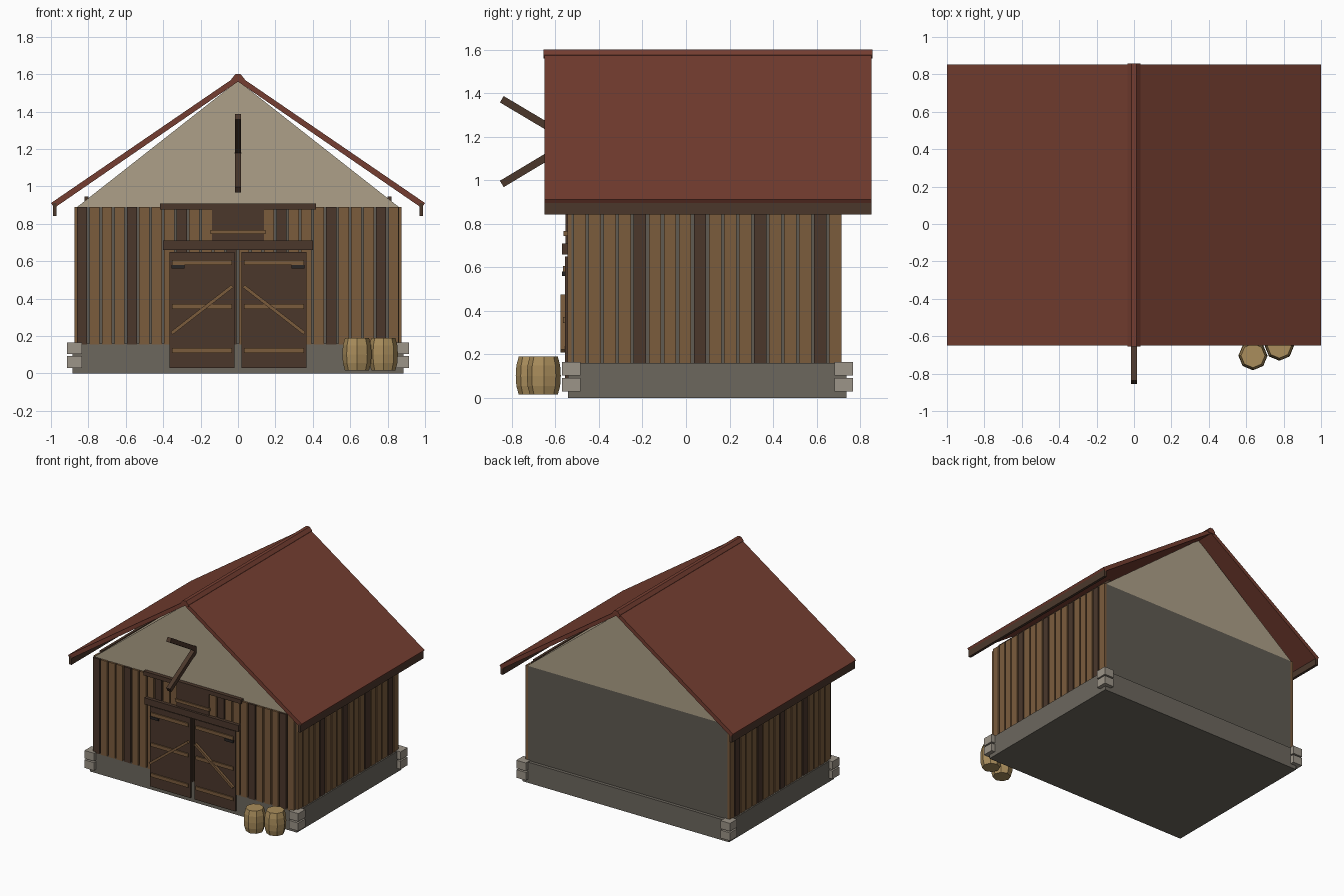
import bpy, bmesh, math
from mathutils import Vector, Matrix

if "Cube" in bpy.data.objects:
    bpy.data.objects.remove(bpy.data.objects["Cube"])


def material(name, r, g, b):
    m = bpy.data.materials.new(name)
    m.diffuse_color = [(c / 255) ** 2.2 for c in (r, g, b)] + [1]
    m.use_nodes = True
    m.node_tree.nodes["Principled BSDF"].inputs["Base Color"].default_value = m.diffuse_color
    return m


ROOF = material("red_roof", 116, 64, 52)
WOOD = material("plank_wood", 122, 92, 63)
DARK = material("dark_wood", 76, 58, 47)
IRON = material("iron", 45, 42, 42)
PLASTER = material("plaster", 172, 159, 135)
STONE = material("stone", 108, 103, 94)
WALL = material("wall_core", 96, 91, 83)
PALE = material("pale_stone", 155, 147, 135)
CASK = material("barrel_wood", 168, 140, 92)


def finish(name, bm, mat):
    bmesh.ops.recalc_face_normals(bm, faces=bm.faces)
    me = bpy.data.meshes.new(name)
    bm.to_mesh(me)
    bm.free()
    me.materials.append(mat)
    ob = bpy.data.objects.new(name, me)
    bpy.context.collection.objects.link(ob)
    return ob


def box(name, x, y, z, mat):
    """Box from (min, max) pairs."""
    bm = bmesh.new()
    size = [b - a for a, b in (x, y, z)]
    mid = [(a + b) / 2 for a, b in (x, y, z)]
    bmesh.ops.create_cube(bm, size=1, matrix=Matrix.Translation(mid) @ Matrix.Diagonal((*size, 1)))
    return finish(name, bm, mat)


def prism(name, pts, y0, y1, mat):
    """Extrude an x-z outline along y."""
    bm = bmesh.new()
    face = bm.faces.new([bm.verts.new((x, y0, z)) for x, z in pts])
    ext = bmesh.ops.extrude_face_region(bm, geom=[face])["geom"]
    bmesh.ops.translate(bm, verts=[v for v in ext if isinstance(v, bmesh.types.BMVert)], vec=(0, y1 - y0, 0))
    return finish(name, bm, mat)


def bar(name, a, b, width, depth, mat):
    """Rectangular bar between two points; local Y is the depth axis."""
    a, b = Vector(a), Vector(b)
    bm = bmesh.new()
    rot = (b - a).to_track_quat('Z', 'Y').to_matrix().to_4x4()
    bmesh.ops.create_cube(bm, size=1, matrix=Matrix.Translation((a + b) / 2) @ rot
                          @ Matrix.Diagonal((width, depth, (b - a).length, 1)))
    return finish(name, bm, mat)


def span(s, a, b):
    """Mirror an x range to side s."""
    return tuple(sorted((s * a, s * b)))


# Masonry base, wall core, gable block
box("foundation", (-.885, .885), (-.543, .738), (0, .16), STONE)
box("wall_core", (-.86, .86), (-.525, .713), (.15, .89), WALL)
prism("gable", [(-.86, .89), (.86, .89), (0, 1.565)], -.53, .713, PLASTER)

# Front planks, every fourth one dark
for i in range(26):
    x = -.861 + i * .0666
    box("front_plank", (x, x + .055), (-.545, -.52), (.155, .89), WOOD if i % 4 else DARK)

for s in (-1, 1):
    # Side planks
    for i in range(18):
        y = -.516 + i * .069
        box("side_plank", span(s, .855, .875), (y, y + .057), (.155, .89),
            DARK if i and i % 4 == 0 else WOOD)
    # Stacked corner stones
    for y in (-.527, .725):
        for z in (.03, .103):
            box("corner_stone", span(s, .834, .915), (y - .043, y + .043), (z, z + .062), PALE)
    # Roof slope, eave board and wall plate
    prism("roof_slope", [(0, 1.595), (s, .911), (s * .982, .885), (0, 1.56)], -.65, .853, ROOF)
    box("eave_board", span(s, .97, .99), (-.65, .853), (.843, .91), DARK)
    box("wall_plate", span(s, .80, .82), (-.52, .70), (.88, .945), DARK)
    # Door leaf with rails, brace and hinge
    box("door_leaf", span(s, .018, .366), (-.556, -.53), (.03, .65), DARK)
    for z in (.11, .345, .58):
        box("door_rail", span(s, .033, .352), (-.565, -.55), (z, z + .027), WOOD)
    bar("door_brace", (s * .355, -.561, .215), (s * .03, -.561, .467), .03, .018, WOOD)
    box("door_hinge", span(s, .285, .355), (-.57, -.55), (.56, .58), IRON)

# Ridge cap
prism("ridge_cap", [(-.035, 1.575), (-.013, 1.6), (.013, 1.6), (.035, 1.575),
                    (.03, 1.56), (-.03, 1.56)], -.655, .857, ROOF)

# Lintel, loft hatch and beam above it
box("door_lintel", (-.402, .402), (-.57, -.53), (.66, .71), DARK)
box("loft_hatch", (-.138, .138), (-.553, -.53), (.71, .88), DARK)
box("hatch_rail", (-.147, .147), (-.562, -.545), (.745, .767), WOOD)
box("hatch_beam", (-.418, .418), (-.56, -.52), (.876, .908), DARK)

# Hoist arms spreading from the gable
for z in (1.372, .983):
    bar("hoist_arm", (0, -.52, 1.178), (0, -.846, z), .034, .034, DARK)

# Eight-sided barrels
for cx, cy in ((.636, -.704), (.777, -.653)):
    bm = bmesh.new()
    rings = []
    for z, r in ((.015, .064), (.055, .075), (.102, .078), (.15, .075), (.19, .064)):
        rings.append([bm.verts.new((cx + r * math.cos(k * math.pi / 4), cy + r * math.sin(k * math.pi / 4), z))
                      for k in range(8)])
    for lo, hi in zip(rings, rings[1:]):
        for k in range(8):
            n = (k + 1) % 8
            bm.faces.new((lo[k], lo[n], hi[n], hi[k]))
    bm.faces.new(rings[0])
    bm.faces.new(rings[-1])
    finish("barrel", bm, CASK)
